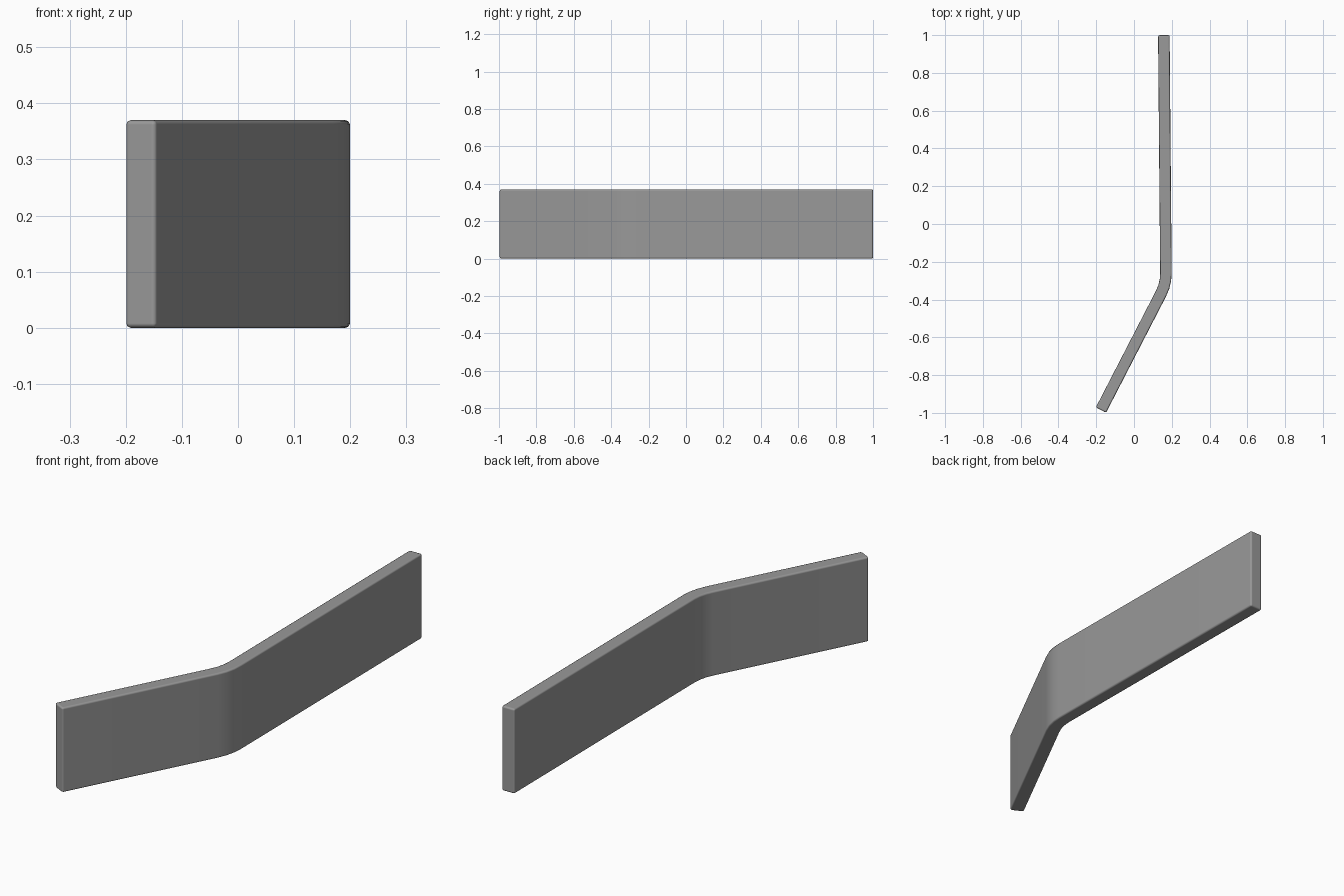
import bpy, bmesh
from mathutils import Vector

if "Cube" in bpy.data.objects:
    bpy.data.objects.remove(bpy.data.objects["Cube"])

HEIGHT, HALF = 0.37, 0.0305

# Centreline seen from above: long leg, rounded bend, short leg
top, corner, end = Vector((0.158, 1.0)), Vector((0.1695, -0.317)), Vector((-0.175, -0.985))
p0 = corner + (top - corner).normalized() * 0.058
p2 = corner + (end - corner).normalized() * 0.058
path = [top]
for i in range(4):
    t = i / 3
    path.append(p0 * (1 - t) ** 2 + corner * 2 * t * (1 - t) + p2 * t * t)
path.append(end)

# Offset the centreline to both sides
left, right = [], []
for i, p in enumerate(path):
    d = (path[min(i + 1, len(path) - 1)] - path[max(i - 1, 0)]).normalized()
    if i == 1:
        d = (corner - top).normalized()
    elif i == len(path) - 2:
        d = (end - corner).normalized()
    n = Vector((-d.y, d.x)) * HALF
    left.append(p + n)
    right.append(p - n)

# Bent plate: extruded outline
bm = bmesh.new()
face = bm.faces.new([bm.verts.new((p.x, p.y, 0)) for p in left + right[::-1]])
ext = bmesh.ops.extrude_face_region(bm, geom=[face])
bmesh.ops.translate(bm, vec=(0, 0, HEIGHT),
                    verts=[v for v in ext["geom"] if isinstance(v, bmesh.types.BMVert)])
bmesh.ops.recalc_face_normals(bm, faces=bm.faces)
mesh = bpy.data.meshes.new("bent_plate")
bm.to_mesh(mesh)
bm.free()
plate = bpy.data.objects.new("bent_plate", mesh)
bpy.context.collection.objects.link(plate)

# Dark grey finish
mat = bpy.data.materials.new("dark_grey")
mat.diffuse_color = (0.32, 0.32, 0.32, 1)
mat.use_nodes = True
mat.node_tree.nodes["Principled BSDF"].inputs["Base Color"].default_value = mat.diffuse_color
mesh.materials.append(mat)

# Small softened edges
bev = plate.modifiers.new("soft_edges", "BEVEL")
bev.width, bev.segments = 0.008, 2
bev.limit_method, bev.angle_limit = "ANGLE", 0.8
bev.harden_normals = True

bpy.context.view_layer.objects.active = plate
plate.select_set(True)
bpy.ops.object.shade_smooth_by_angle(angle=0.6)
